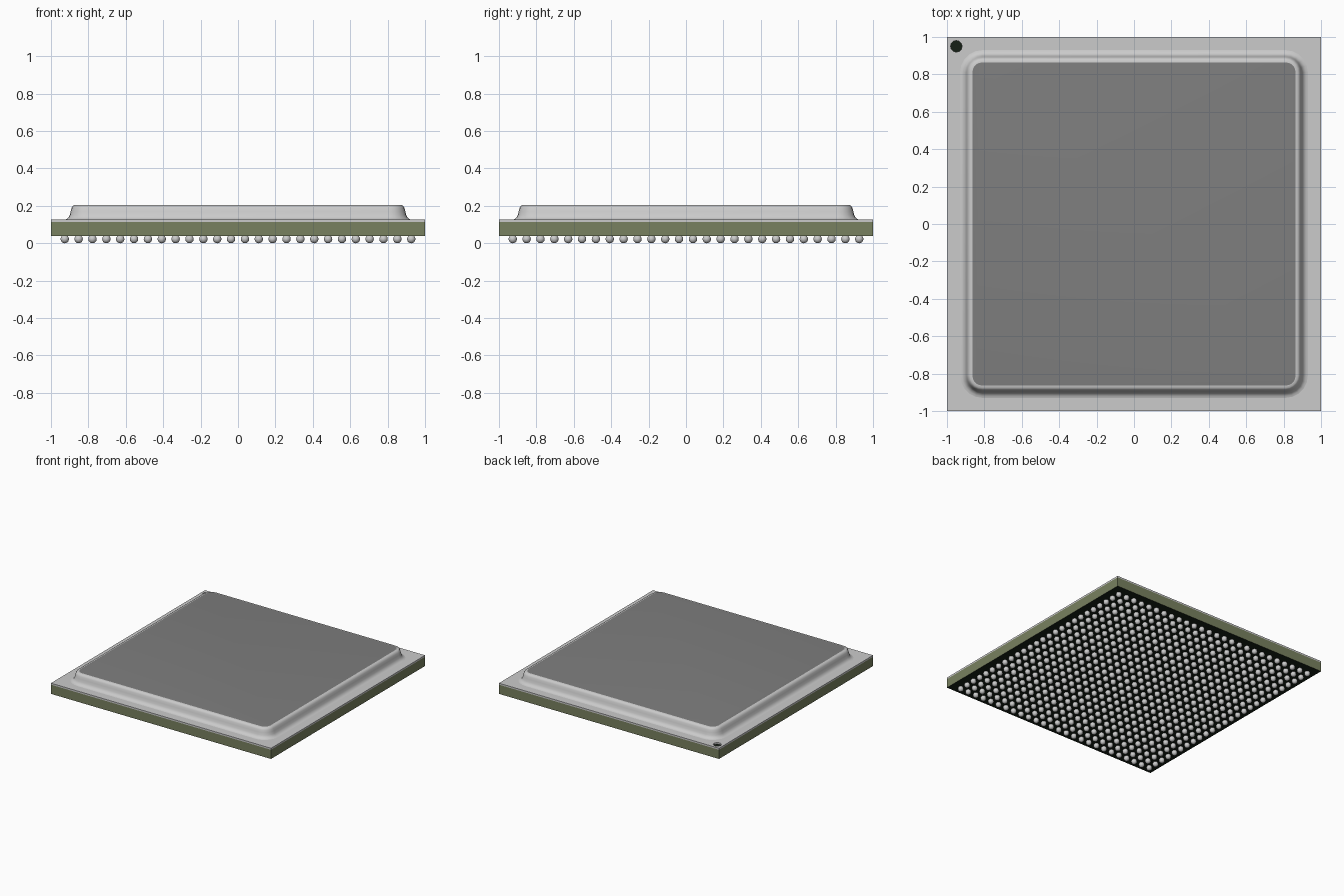
import bpy, bmesh, math

cube = bpy.data.objects.get("Cube")
if cube:
    bpy.data.objects.remove(cube, do_unlink=True)


def material(name, rgb):
    m = bpy.data.materials.new(name)
    m.use_nodes = True
    m.diffuse_color = (*rgb, 1)
    m.node_tree.nodes["Principled BSDF"].inputs["Base Color"].default_value = (*rgb, 1)
    return m


METAL = material("light metal", (0.6, 0.6, 0.6))
TOP = material("dark grey top", (0.21, 0.21, 0.21))
OLIVE = material("olive board edge", (0.19, 0.22, 0.115))
MASK = material("dark green solder mask", (0.008, 0.014, 0.008))
SOLDER = material("solder", (0.6, 0.6, 0.6))


def make(name, bm, *mats):
    bmesh.ops.recalc_face_normals(bm, faces=bm.faces)
    mesh = bpy.data.meshes.new(name)
    bm.to_mesh(mesh)
    bm.free()
    for m in mats:
        mesh.materials.append(m)
    ob = bpy.data.objects.new(name, mesh)
    bpy.context.collection.objects.link(ob)
    return ob


def slab(z0, z1):
    bm = bmesh.new()
    bmesh.ops.create_cube(bm, size=2)
    for v in bm.verts:
        v.co.z = z1 if v.co.z > 0 else z0
    return bm


def smooth(ob, degrees):
    bpy.ops.object.select_all(action="DESELECT")
    ob.select_set(True)
    bpy.context.view_layer.objects.active = ob
    bpy.ops.object.shade_smooth_by_angle(angle=math.radians(degrees))


# Board: olive edges, dark mask on top and bottom
bm = slab(0.038, 0.113)
bm.normal_update()
for f in bm.faces:
    f.material_index = 1 if abs(f.normal.z) > 0.5 else 0
make("board", bm, OLIVE, MASK)

# Lid flange with the orientation hole cut through one corner
flange = make("lid_flange", slab(0.113, 0.126), METAL)
bm = bmesh.new()
bmesh.ops.create_cone(bm, cap_ends=True, segments=12, radius1=0.031, radius2=0.031, depth=0.1)
cutter = make("hole_cutter", bm, METAL)
cutter.location = (-0.95, 0.95, 0.12)
cutter.hide_render = True
cutter.hide_set(True)
cut = flange.modifiers.new("orientation_hole", "BOOLEAN")
cut.operation = "DIFFERENCE"
cut.object = cutter
bpy.context.view_layer.objects.active = flange
bpy.ops.object.modifier_apply(modifier=cut.name)
bpy.data.objects.remove(cutter, do_unlink=True)

# Raised lid: rounded square rings lofted along an S-shaped wall
PROFILE = [(0.932, 0.1255), (0.92, 0.128), (0.908, 0.136), (0.9, 0.15), (0.895, 0.17),
           (0.89, 0.188), (0.884, 0.199), (0.876, 0.204), (0.864, 0.2055)]
CORNER = 0.81
STEPS = 5


def ring(bm, half, z):
    r = half - CORNER
    verts = []
    for q, (sx, sy) in enumerate([(1, 1), (-1, 1), (-1, -1), (1, -1)]):
        for i in range(STEPS + 1):
            a = math.pi / 2 * (q + i / STEPS)
            verts.append(bm.verts.new((sx * CORNER + r * math.cos(a), sy * CORNER + r * math.sin(a), z)))
    return verts


bm = bmesh.new()
rings = [ring(bm, h, z) for h, z in PROFILE]
for low, high in zip(rings, rings[1:]):
    n = len(low)
    for i in range(n):
        j = (i + 1) % n
        bm.faces.new((low[i], low[j], high[j], high[i]))
bm.faces.new(rings[-1]).material_index = 1
bm.faces.new(rings[0][::-1])
smooth(make("raised_lid", bm, METAL, TOP), 40)

# Solder balls in a square grid
COUNT, PITCH, RADIUS = 26, 0.0741, 0.0225
bm = bmesh.new()
bmesh.ops.create_uvsphere(bm, u_segments=12, v_segments=8, radius=RADIUS)
balls = make("solder_balls", bm, SOLDER)
start = -PITCH * (COUNT - 1) / 2
balls.location = (start, start, RADIUS)
smooth(balls, 60)
for axis in range(2):
    arr = balls.modifiers.new("grid", "ARRAY")
    arr.count = COUNT
    arr.use_relative_offset = False
    arr.use_constant_offset = True
    offset = [0, 0, 0]
    offset[axis] = PITCH
    arr.constant_offset_displace = offset
